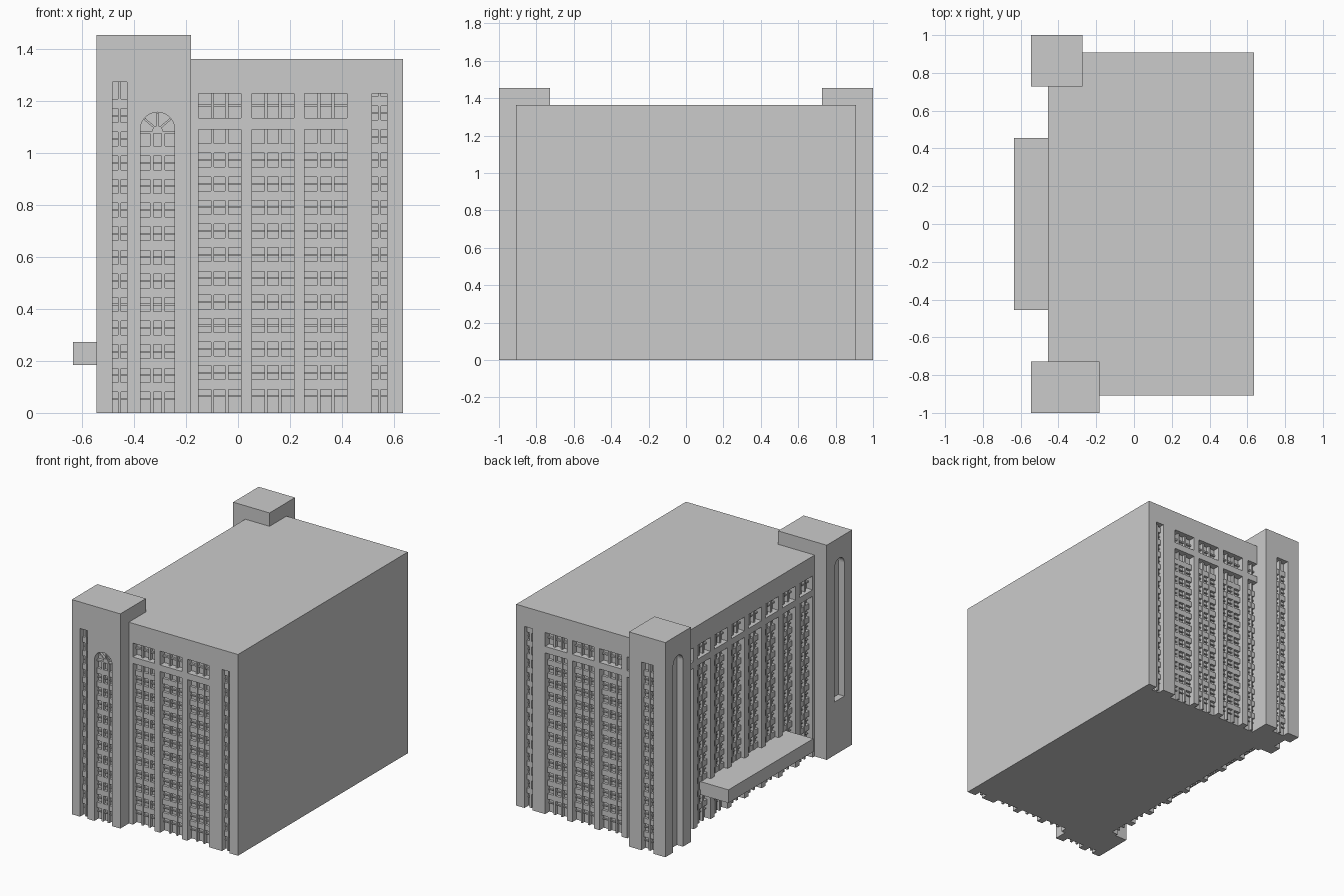
import bpy, bmesh, math

if "Cube" in bpy.data.objects:
    bpy.data.objects.remove(bpy.data.objects["Cube"])

U = 1 / 11            # building module (one floor)
D = 0.045             # recess depth


def to_world(face, u, d, z):
    """Facade coordinates: u along the wall, d inward from the wall plane."""
    side, plane = face
    return {'front': (u, plane + d, z), 'back': (u, plane - d, z),
            'west': (plane + d, u, z)}[side]


def prism(bm, face, pts, d0, d1):
    a = [bm.verts.new(to_world(face, u, d0, z)) for u, z in pts]
    b = [bm.verts.new(to_world(face, u, d1, z)) for u, z in pts]
    bm.faces.new(a)
    bm.faces.new(b[::-1])
    for i in range(len(pts)):
        j = (i + 1) % len(pts)
        bm.faces.new((a[i], b[i], b[j], a[j]))


def rect(u0, u1, z0, z1):
    return [(u0, z0), (u1, z0), (u1, z1), (u0, z1)]


def arch(c, r, z0, spring, n=16):
    return [(c - r, z0), (c + r, z0)] + [
        (c + r * math.cos(math.pi * i / n), spring + r * math.sin(math.pi * i / n))
        for i in range(n + 1)]


def finish(bm, name):
    bmesh.ops.recalc_face_normals(bm, faces=bm.faces[:])
    me = bpy.data.meshes.new(name)
    bm.to_mesh(me)
    bm.free()
    ob = bpy.data.objects.new(name, me)
    bpy.context.collection.objects.link(ob)
    return ob


def block(name, x0, x1, y0, y1, z0, z1):
    bm = bmesh.new()
    prism(bm, ('front', y0), rect(x0, x1, z0, z1), 0, y1 - y0)
    return finish(bm, name)


def carve(ob, openings):
    """Cut every recess into a block, then remove the cutter."""
    bm = bmesh.new()
    for face, pts in openings:
        prism(bm, face, pts, -0.05, D)
    cutter = finish(bm, ob.name + "_cutter")
    cutter.hide_render = True
    mod = ob.modifiers.new("recesses", 'BOOLEAN')
    mod.operation, mod.solver, mod.object = 'DIFFERENCE', 'EXACT', cutter
    dg = bpy.context.evaluated_depsgraph_get()
    me = bpy.data.meshes.new_from_object(ob.evaluated_get(dg))
    ob.modifiers.clear()
    ob.data = me
    bpy.data.objects.remove(cutter)


def grille(bm, face, c, w, top, cols, shift=0.0):
    """Spandrels at every floor plus vertical mullions."""
    k = 1
    while k * U + shift + 0.037 < top:
        z = k * U + shift
        prism(bm, face, rect(c - w / 2, c + w / 2, z, z + 0.037), D - 0.018, D + 0.005)
        prism(bm, face, rect(c - w / 2, c + w / 2, z - 0.030, z - 0.024), D - 0.010, D + 0.005)
        k += 1
    mullions(bm, face, c, w, 0, top, cols)


def mullions(bm, face, c, w, z0, z1, cols):
    for i in range(1, cols):
        u = c - w / 2 + w * i / cols
        prism(bm, face, rect(u - 0.006, u + 0.006, z0, z1), D - 0.022, D + 0.005)


FRONT, BACK, WEST = ('front', -10 * U), ('back', 10 * U), ('west', -5 * U)
T_FRONT, T_BACK, T_WEST = ('front', -1.0), ('back', 1.0), ('west', -6 * U)

# Main block with tall bays, attic openings and corner slots
end_bays = [0.338, 0.1345, -0.0705, -0.277]
bays = [(FRONT, c, 0.163) for c in end_bays[:3]]
bays += [(BACK, c, 0.163) for c in end_bays]
bays += [(WEST, (i - 3.5) * 2 * U, 0.14) for i in range(8)]
slots = [(FRONT, 0.545, 0.058), (BACK, 0.545, 0.058)]

cuts = []
bm = bmesh.new()
for face, c, w in bays:
    a, b = c - w / 2, c + w / 2
    cuts += [(face, rect(a, b, -0.1, 1.092)), (face, rect(a, b, 1.136, 1.23))]
    grille(bm, face, c, w, 1.092, 3)
    mullions(bm, face, c, w, 1.136, 1.23, 3)
    prism(bm, face, rect(a, b, 1.18, 1.19), D - 0.014, D + 0.005)
for face, c, w in slots:
    cuts.append((face, rect(c - w / 2, c + w / 2, -0.1, 1.23)))
    grille(bm, face, c, w, 1.23, 2)
finish(bm, "main_window_grilles")
carve(block("main_block", -5 * U, 7 * U, -10 * U, 10 * U, 0, 15 * U), cuts)

# Front tower: narrow slot, arched window, blind arched niche
tower = block("front_tower", -6 * U, -2 * U, -1, -8 * U, 0, 16 * U)
carve(tower, [
    (T_FRONT, rect(-0.484, -0.428, -0.1, 1.275)),
    (T_FRONT, arch(-0.31, 0.066, -0.1, 1.092)),
    (T_WEST, arch(-0.864, 0.052, 0.36, 1.265))])

# Back tower: wide slot and arched niche down to the ground
tower = block("back_tower", -6 * U, -3 * U, 8 * U, 1, 0, 16 * U)
carve(tower, [
    (T_BACK, rect(-0.455, -0.365, -0.1, 1.275)),
    (T_WEST, arch(0.864, 0.052, -0.1, 1.265))])

# Tower window grilles
bm = bmesh.new()
grille(bm, T_FRONT, -0.456, 0.056, 1.275, 2, -0.01)
grille(bm, T_FRONT, -0.31, 0.132, 1.082, 3, -0.01)
grille(bm, T_BACK, -0.41, 0.09, 1.275, 2, -0.01)
finish(bm, "tower_window_grilles")

# Fanlight in the arched window
bm = bmesh.new()
prism(bm, T_FRONT, rect(-0.376, -0.244, 1.076, 1.086), D - 0.02, D + 0.005)
prism(bm, T_FRONT, arch(-0.31, 0.02, 1.08, 1.086, 8), D - 0.02, D + 0.005)
for ang in (40, 90, 140):
    ca, sa = math.cos(math.radians(ang)), math.sin(math.radians(ang))
    prism(bm, T_FRONT, [(-0.31 + r * ca - s * sa, 1.09 + r * sa + s * ca)
                        for r, s in ((0.015, -0.004), (0.065, -0.004), (0.065, 0.004), (0.015, 0.004))],
          D - 0.016, D + 0.005)
finish(bm, "arched_fanlight")

# Entrance canopy
block("entrance_canopy", -7 * U, -5 * U + D + 0.005, -5 * U, 5 * U, 2 * U + 0.002, 3 * U)
